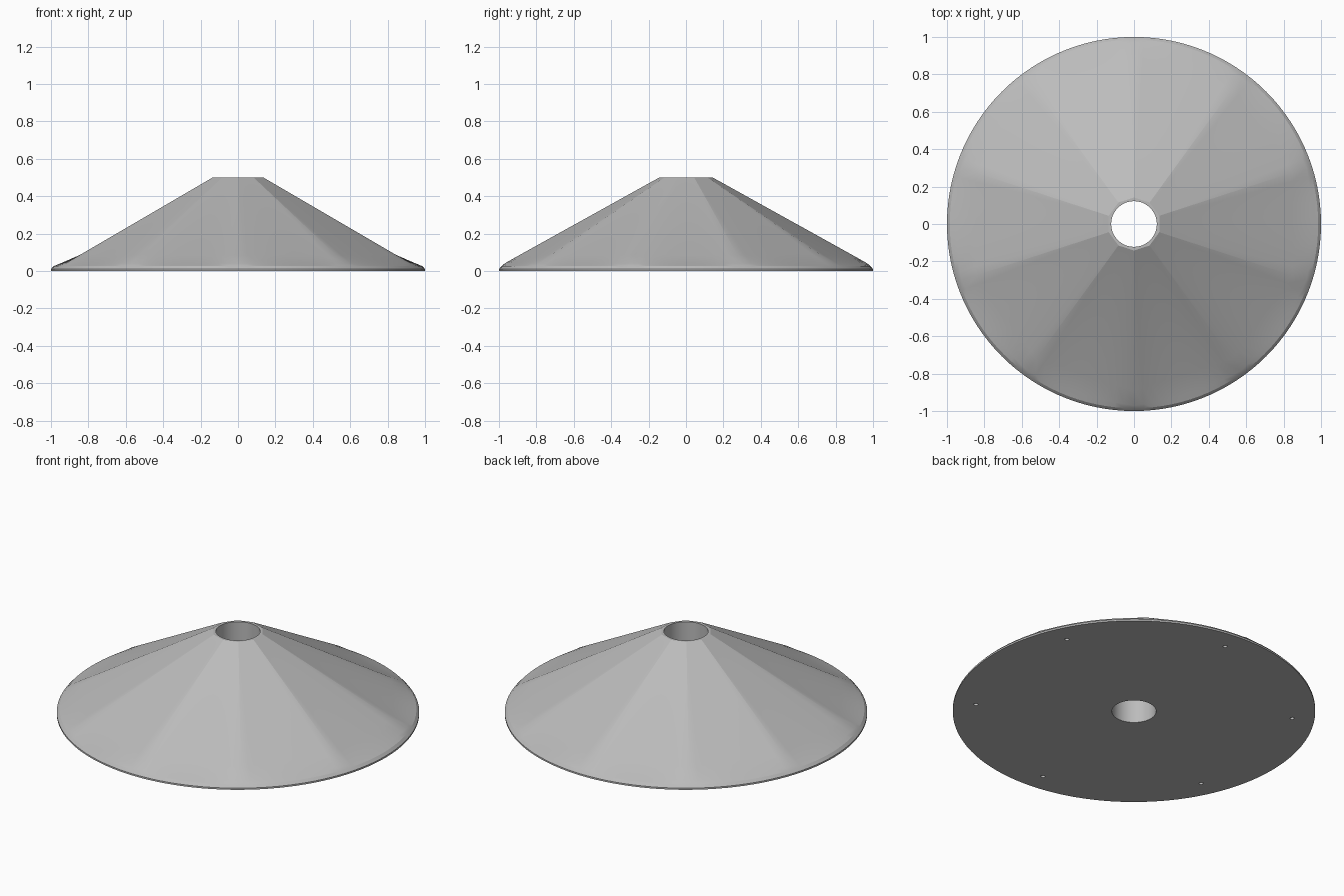
import bpy
import bmesh
from math import sin, cos, pi, radians

if "Cube" in bpy.data.objects:
    bpy.data.objects.remove(bpy.data.objects["Cube"], do_unlink=True)

SIDES = 10           # ridges of the faceted cone
STEPS = 12           # points along each facet
COUNT = SIDES * STEPS
BORE = 0.122

grey = bpy.data.materials.new("light_grey")
grey.use_nodes = True
grey.diffuse_color = (0.5, 0.5, 0.5, 1)
grey.node_tree.nodes["Principled BSDF"].inputs["Base Color"].default_value = (0.5, 0.5, 0.5, 1)


def ring(bm, radius, z, roundness):
    """Ring that blends from a ten-sided polygon (0) to a circle (1)."""
    verts = []
    for i in range(COUNT):
        off = (i % STEPS) / STEPS * 2 * pi / SIDES - pi / SIDES
        flat = cos(pi / SIDES) / cos(off)
        r = radius * (flat + (1 - flat) * roundness)
        a = pi / SIDES + i * 2 * pi / COUNT
        verts.append(bm.verts.new((r * cos(a), r * sin(a), z)))
    return verts


# Faceted cone: bore, flat top lip, ten facets, rounded rim and flat underside
profile = [
    (BORE, 0.0, 1), (BORE, 0.5, 1), (0.142, 0.5, 0), (0.89, 0.085, 0),
    (0.97, 0.04, 0.6), (0.985, 0.026, 1), (1.0, 0.01, 1), (1.0, 0.0, 1),
]
bm = bmesh.new()
rings = [ring(bm, *p) for p in profile]
for k, low in enumerate(rings):
    high = rings[(k + 1) % len(rings)]
    for i in range(COUNT):
        j = (i + 1) % COUNT
        bm.faces.new((low[i], low[j], high[j], high[i]))
bmesh.ops.recalc_face_normals(bm, faces=bm.faces)
mesh = bpy.data.meshes.new("faceted_cone")
bm.to_mesh(mesh)
bm.free()
cone = bpy.data.objects.new("faceted_cone", mesh)
bpy.context.collection.objects.link(cone)
mesh.materials.append(grey)

# Six small blind screw holes in the underside
bm = bmesh.new()
for k in range(6):
    a = radians(25 + 60 * k)
    made = bmesh.ops.create_cone(bm, cap_ends=True, segments=16,
                                 radius1=0.012, radius2=0.012, depth=0.08)
    bmesh.ops.translate(bm, verts=made["verts"], vec=(0.876 * cos(a), 0.876 * sin(a), 0))
cut_mesh = bpy.data.meshes.new("screw_hole_cutter")
bm.to_mesh(cut_mesh)
bm.free()
cut_mesh.materials.append(grey)
cutter = bpy.data.objects.new("screw_hole_cutter", cut_mesh)
bpy.context.collection.objects.link(cutter)
cutter.hide_render = True

bpy.ops.object.select_all(action="DESELECT")
cone.select_set(True)
bpy.context.view_layer.objects.active = cone
cut = cone.modifiers.new("screw_holes", "BOOLEAN")
cut.operation = "DIFFERENCE"
cut.solver = "EXACT"
cut.object = cutter
bpy.ops.object.modifier_apply(modifier=cut.name)
bpy.data.objects.remove(cutter, do_unlink=True)

# Soft shading that keeps the ridges and rim crisp
bpy.ops.object.shade_smooth_by_angle(angle=radians(15))
